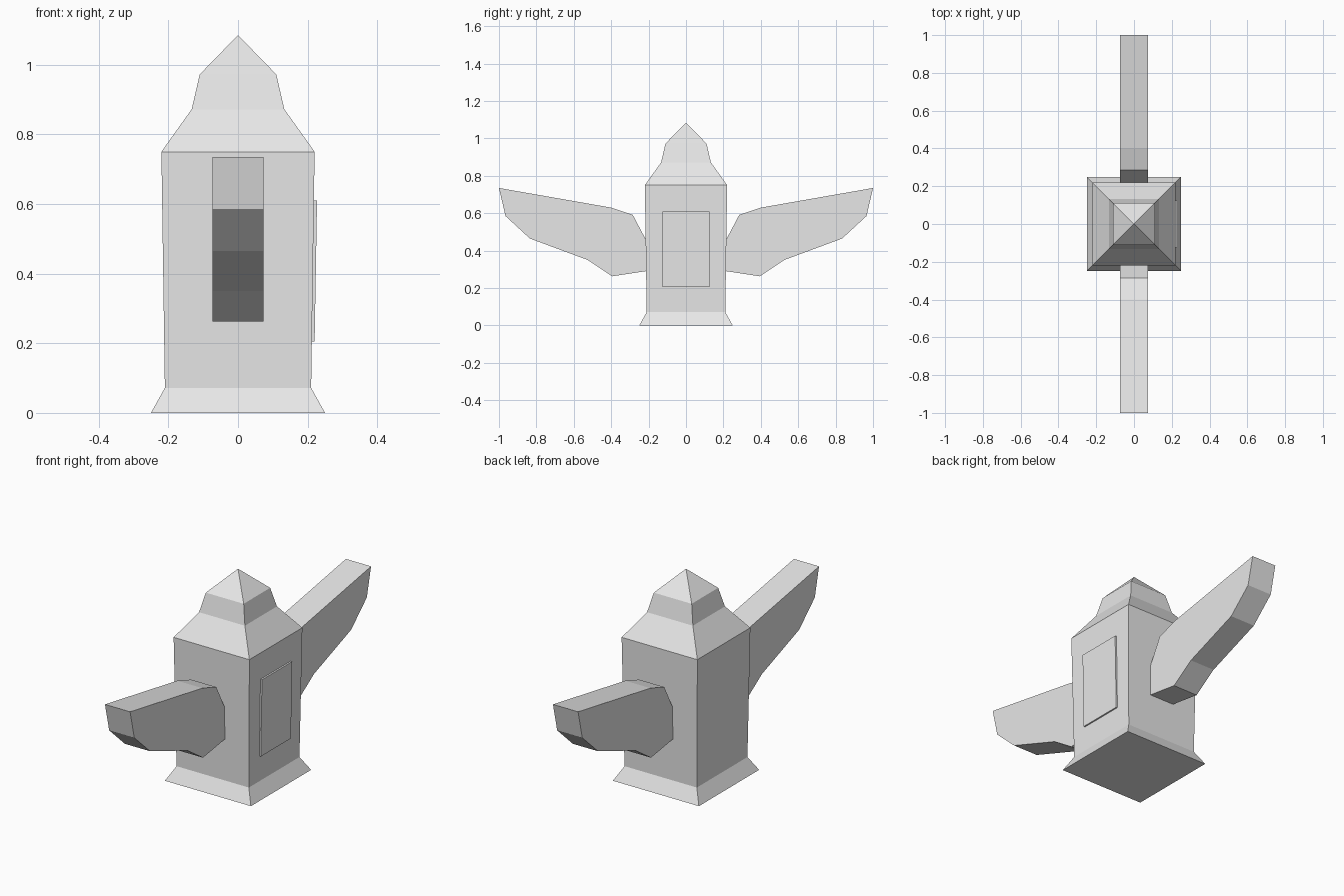
import bpy
import bmesh

cube = bpy.data.objects.get("Cube")
if cube:
    bpy.data.objects.remove(cube, do_unlink=True)

# Single stone grey used everywhere
stone = bpy.data.materials.new("stone_grey")
stone.use_nodes = True
GREY = (0.8, 0.8, 0.8, 1.0)
stone.diffuse_color = GREY
stone.node_tree.nodes["Principled BSDF"].inputs["Base Color"].default_value = GREY


def finish(name, bm):
    bmesh.ops.recalc_face_normals(bm, faces=bm.faces)
    mesh = bpy.data.meshes.new(name)
    bm.to_mesh(mesh)
    bm.free()
    mesh.materials.append(stone)
    obj = bpy.data.objects.new(name, mesh)
    bpy.context.collection.objects.link(obj)
    return obj


def square_tower(name, profile):
    """Stack square rings given as (half width, height); zero width is a tip."""
    bm = bmesh.new()
    rings = []
    for w, z in profile:
        corners = [(-w, -w), (w, -w), (w, w), (-w, w)] if w else [(0, 0)]
        rings.append([bm.verts.new((x, y, z)) for x, y in corners])
    for low, high in zip(rings, rings[1:]):
        for i in range(4):
            j = (i + 1) % 4
            top = [high[j], high[i]] if len(high) == 4 else [high[0]]
            bm.faces.new([low[i], low[j]] + top)
    bm.faces.new(rings[0][::-1])
    return finish(name, bm)


def slab(name, outline, offset):
    """Close a solid between an outline and its copy moved by offset."""
    bm = bmesh.new()
    face = bm.faces.new([bm.verts.new(p) for p in outline])
    result = bmesh.ops.extrude_face_region(bm, geom=[face], use_keep_orig=True)
    moved = [v for v in result["geom"] if isinstance(v, bmesh.types.BMVert)]
    bmesh.ops.translate(bm, verts=moved, vec=offset)
    return finish(name, bm)


# Body with flared foot, and stepped pointed roof
square_tower("body", [(0.25, 0), (0.21, 0.072), (0.22, 0.75)])
square_tower("roof", [(0.22, 0.75), (0.133, 0.872), (0.11, 0.972), (0, 1.085)])

# Front and back wings, outlined in the y-z plane
WING = [(0.21, 0.45), (0.285, 0.592), (0.4, 0.63), (1.0, 0.735), (0.965, 0.585),
        (0.835, 0.465), (0.525, 0.35), (0.395, 0.263), (0.21, 0.291)]
HALF = 0.073
for name, side in (("front_wing", -1), ("back_wing", 1)):
    slab(name, [(-HALF, side * y, z) for y, z in WING], (2 * HALF, 0, 0))

# Raised panel on the left side, leaning with the wall
slab("side_panel",
     [(0.21, -0.125, 0.205), (0.21, 0.125, 0.205),
      (0.217, 0.125, 0.61), (0.217, -0.125, 0.61)], (0.01, 0, 0))
